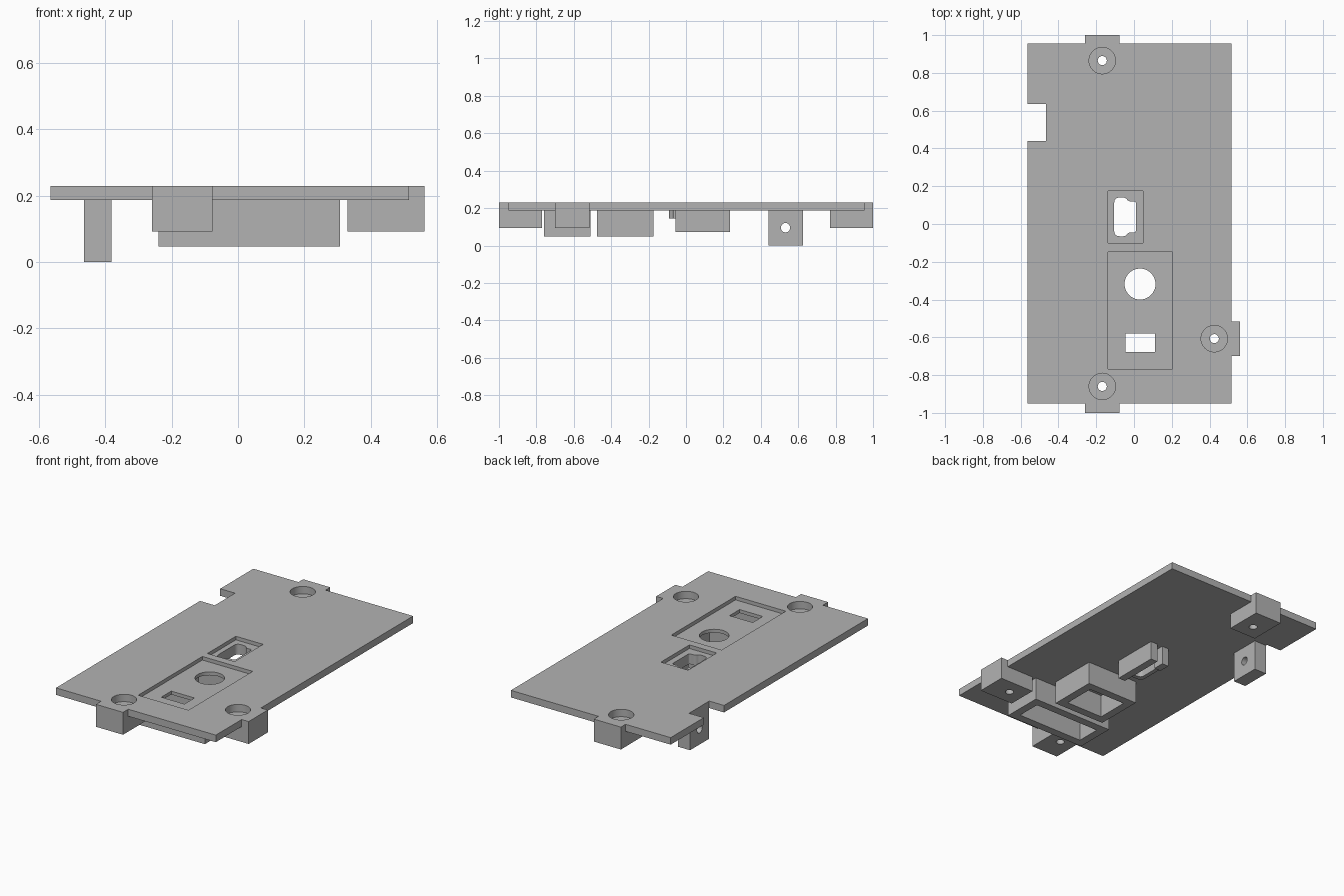
import bpy, bmesh, math

if "Cube" in bpy.data.objects:
    bpy.data.objects.remove(bpy.data.objects["Cube"])

TOP, UNDER = 0.23, 0.187      # plate thickness limits
FLOOR = 0.208                 # floor of the shallow pockets

grey = bpy.data.materials.new("grey plastic")
grey.diffuse_color = (0.45, 0.45, 0.45, 1)
grey.use_nodes = True
grey.node_tree.nodes["Principled BSDF"].inputs["Base Color"].default_value = grey.diffuse_color


def prism(name, pts, z0, z1):
    """Extrude a flat outline from z0 to z1."""
    bm = bmesh.new()
    face = bm.faces.new([bm.verts.new((x, y, z0)) for x, y in pts])
    res = bmesh.ops.extrude_face_region(bm, geom=[face])
    top = [v for v in res["geom"] if isinstance(v, bmesh.types.BMVert)]
    bmesh.ops.translate(bm, vec=(0, 0, z1 - z0), verts=top)
    bmesh.ops.recalc_face_normals(bm, faces=bm.faces)
    me = bpy.data.meshes.new(name)
    bm.to_mesh(me)
    bm.free()
    me.materials.append(grey)
    ob = bpy.data.objects.new(name, me)
    bpy.context.collection.objects.link(ob)
    return ob


def box(name, x0, x1, y0, y1, z0, z1):
    return prism(name, [(x0, y0), (x1, y0), (x1, y1), (x0, y1)], z0, z1)


def circle(x, y, r, n=40):
    return [(x + r * math.cos(2 * math.pi * i / n),
             y + r * math.sin(2 * math.pi * i / n)) for i in range(n)]


def boolean(ob, tool, op="DIFFERENCE"):
    """Apply a boolean and throw the tool away."""
    mod = ob.modifiers.new("bool", "BOOLEAN")
    mod.operation, mod.solver, mod.object = op, "EXACT", tool
    bpy.context.view_layer.objects.active = ob
    bpy.ops.object.modifier_apply(modifier=mod.name)
    bpy.data.objects.remove(tool)


def rounded(corners):
    """Outline from (x, y, radius) corners, filleted with short arcs."""
    out, n = [], len(corners)
    for i, (x, y, r) in enumerate(corners):
        ends = []
        for qx, qy, _ in (corners[i - 1], corners[(i + 1) % n]):
            d = math.hypot(qx - x, qy - y)
            ends.append((x + (qx - x) * r / d, y + (qy - y) * r / d))
        (ax, ay), (bx, by) = ends
        for k in range(7):
            t = k / 6
            out.append(((1 - t) ** 2 * ax + 2 * t * (1 - t) * x + t * t * bx,
                        (1 - t) ** 2 * ay + 2 * t * (1 - t) * y + t * t * by))
    return out


def port(g):
    """Socket outline, grown outward by g."""
    x0, xm, x1 = -0.105 - g, -0.03 + g, 0.01 + g
    lo, lo2, hi2, hi = -0.065 - g, -0.045 - g, 0.12 + g, 0.14 + g
    return rounded([(x0, lo, 0.03), (xm - 0.015, lo, 0.012), (xm, lo2, 0.012),
                    (x1, lo2, 0.012), (x1, hi2, 0.012), (xm, hi2, 0.012),
                    (xm - 0.015, hi, 0.012), (x0, hi, 0.03)])


# Plate with a side notch
plate = prism("mounting_plate", [
    (-0.565, -0.95), (0.515, -0.95), (0.515, 0.955), (-0.565, 0.955),
    (-0.565, 0.635), (-0.465, 0.635), (-0.465, 0.44), (-0.565, 0.44)], UNDER, TOP)

# Screw tabs joined to the plate, then counterbored and drilled
tabs = [((-0.26, -0.077, 0.77, 1.0), (-0.168, 0.865)),
        ((-0.26, -0.077, -1.0, -0.77), (-0.168, -0.86)),
        ((0.33, 0.562, -0.70, -0.515), (0.425, -0.607))]
for rect, _ in tabs:
    boolean(plate, box("screw_tab", *rect, 0.093, TOP), "UNION")
for _, (x, y) in tabs:
    boolean(plate, prism("counterbore", circle(x, y, 0.07), TOP - 0.045, 0.4))
    boolean(plate, prism("screw_hole", circle(x, y, 0.024), -0.1, 0.4))

# Shallow pockets and openings in the top
boolean(plate, box("socket_pocket", -0.137, 0.047, -0.1, 0.175, FLOOR, 0.4))
boolean(plate, box("label_pocket", -0.137, 0.203, -0.768, -0.148, FLOOR, 0.4))
boolean(plate, prism("round_opening", circle(0.032, -0.318, 0.082, 48), 0, 0.4))
boolean(plate, box("slot_opening", -0.045, 0.112, -0.677, -0.58, 0, 0.4))
boolean(plate, prism("socket_opening", port(0), 0, 0.4))

# Open frames underneath
for name, x0, x1, y0, y1 in (("switch_frame", -0.24, 0.308, -0.76, -0.51),
                             ("button_frame", -0.16, 0.19, -0.475, -0.175)):
    frame = box(name, x0, x1, y0, y1, 0.047, UNDER)
    w = 0.05
    boolean(frame, box("frame_cavity", x0 + w, x1 - w, y0 + w, y1 - w, 0, 0.4))

# Socket rim and the two holding walls
rim = prism("socket_rim", port(0.025), 0.145, UNDER)
boolean(rim, prism("rim_cavity", port(0), 0, 0.4))
box("long_socket_wall", 0.022, 0.07, -0.055, 0.235, 0.072, UNDER)
box("short_socket_wall", -0.06, -0.015, 0.165, 0.235, 0.072, UNDER)

# Hanging lug with a cross hole
lug = box("side_lug", -0.465, -0.382, 0.44, 0.625, 0.0, UNDER)
drill = prism("lug_hole", circle(0, 0, 0.025), -0.2, 0.2)
drill.rotation_euler = (0, math.pi / 2, 0)
drill.location = (-0.42, 0.532, 0.095)
bpy.context.view_layer.update()
boolean(lug, drill)

# Smooth the round walls, keep the hard edges
for ob in bpy.context.collection.objects:
    bpy.ops.object.select_all(action="DESELECT")
    ob.select_set(True)
    bpy.context.view_layer.objects.active = ob
    bpy.ops.object.shade_smooth_by_angle(angle=math.radians(30))
